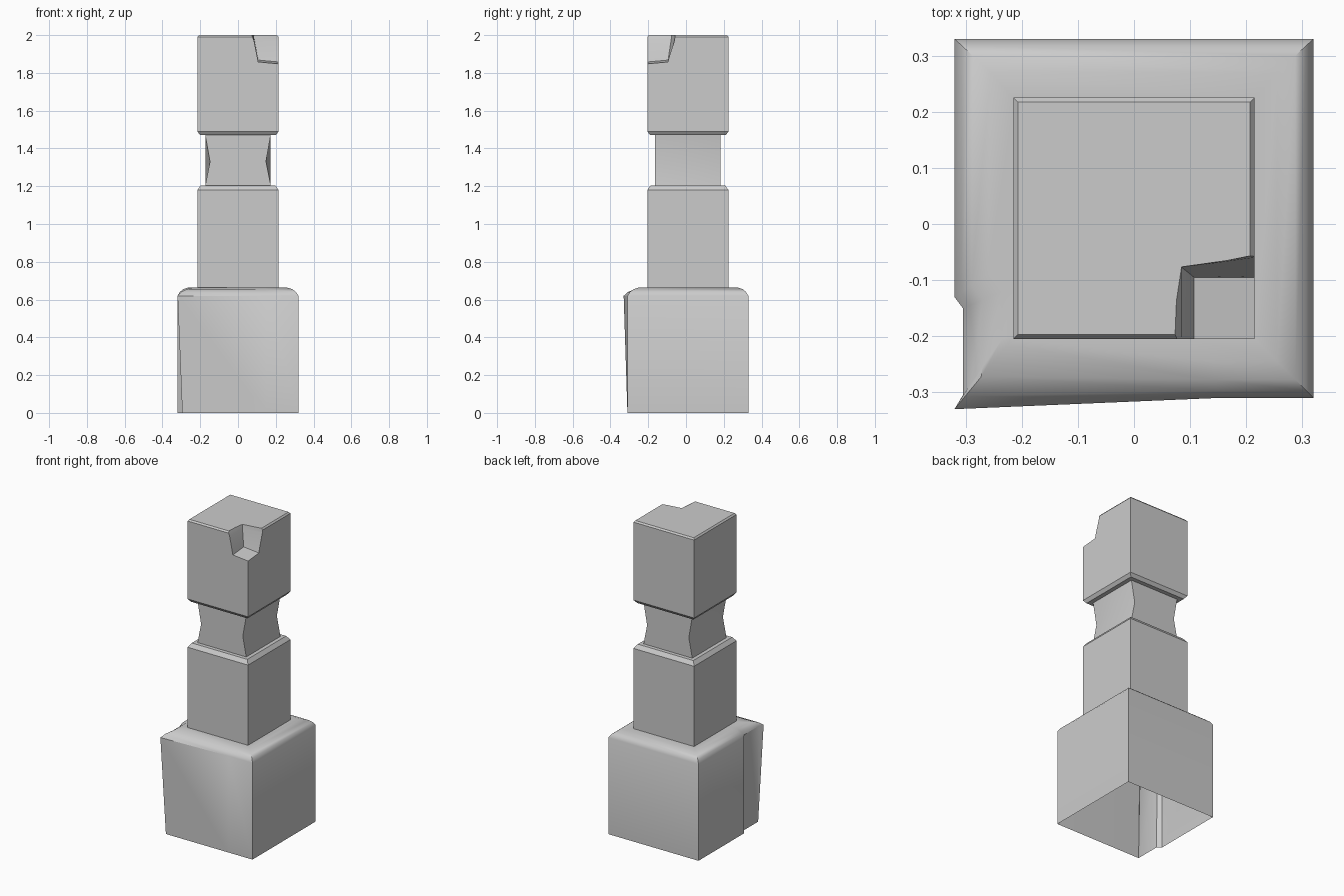
import bpy, bmesh

if "Cube" in bpy.data.objects:
    bpy.data.objects.remove(bpy.data.objects["Cube"])


def loft(name, rings, cap_bottom=False, cap_top=False):
    """Skin a stack of equal-length point rings into one mesh object."""
    bm = bmesh.new()
    vs = [[bm.verts.new(p) for p in ring] for ring in rings]
    n = len(rings[0])
    for lo, hi in zip(vs, vs[1:]):
        for i in range(n):
            j = (i + 1) % n
            bm.faces.new((lo[i], lo[j], hi[j], hi[i]))
    if cap_bottom:
        bm.faces.new(vs[0][::-1])
    if cap_top:
        bm.faces.new(vs[-1])
    me = bpy.data.meshes.new(name)
    bm.to_mesh(me)
    bm.free()
    ob = bpy.data.objects.new(name, me)
    bpy.context.collection.objects.link(ob)
    return ob


def smooth(ob, angle):
    bpy.ops.object.select_all(action='DESELECT')
    ob.select_set(True)
    bpy.context.view_layer.objects.active = ob
    bpy.ops.object.shade_smooth_by_angle(angle=angle)


def level(outline, z):
    return [(x, y, z) for x, y in outline]


def blend(a, b, t):
    return [(p[0] + (q[0] - p[0]) * t, p[1] + (q[1] - p[1]) * t) for p, q in zip(a, b)]


# Base block: open below, front left corner leans out, recessed panel on the left
foot = [(.32, -.31), (.15, -.31), (-.295, -.31), (-.295, -.30),
        (-.295, -.15), (-.32, -.13), (-.32, .33), (.32, .33)]
shoulder = [(.32, -.31), (.15, -.31), (-.32, -.33), (-.305, -.305),
            (-.305, -.15), (-.32, -.13), (-.32, .33), (.32, .33)]
rim = [(.255, -.245), (.14, -.245), (-.225, -.215), (-.235, -.205),
       (-.235, -.12), (-.26, -.09), (-.255, .27), (.255, .27)]
seat = [(.215, -.205), (.1, -.205), (-.215, -.205), (-.215, -.2),
        (-.215, -.12), (-.215, -.1), (-.215, .225), (.215, .225)]
base = loft("base_block", [
    level(foot, 0), level(shoulder, .62),
    level(blend(shoulder, rim, .2), .64), level(blend(shoulder, rim, .5), .655),
    level(rim, .665), level(seat, .665)])
smooth(base, .6)


# Column: shaft, pinched neck and head in one stack of square sections
def section(z, h, corner=None):
    c = h if corner is None else corner
    lo, mid, hi = .01 - h, .01, .01 + h
    return [(-c, lo, z), (c, lo, z), (h, mid, z), (c, hi, z), (-c, hi, z), (-h, mid, z)]


column = loft("column", [
    section(.665, .215), section(1.18, .215), section(1.205, .197),
    section(1.205, .173), section(1.33, .173, .148), section(1.47, .173),
    section(1.47, .2), section(1.49, .215), section(1.99, .215), section(2.0, .207)],
    cap_bottom=True, cap_top=True)

# Chipped corner at the front right of the head
chip = loft("chip_cutter", [
    [(.107, -.095, 1.868), (.107, -.225, 1.856), (.235, -.225, 1.844), (.235, -.095, 1.856)],
    [(.086, -.078, 1.98), (.084, -.225, 1.97), (.25, -.225, 1.97), (.25, -.056, 1.97)],
    [(.083, -.074, 2.03), (.06, -.225, 2.03), (.25, -.225, 2.03), (.25, -.04, 2.03)]],
    cap_bottom=True, cap_top=True)
bm = bmesh.new()
bm.from_mesh(chip.data)
bmesh.ops.recalc_face_normals(bm, faces=bm.faces)
bm.to_mesh(chip.data)
bm.free()
chip.hide_render = True
cut = column.modifiers.new("chip", 'BOOLEAN')
cut.operation = 'DIFFERENCE'
cut.solver = 'EXACT'
cut.object = chip
bpy.ops.object.select_all(action='DESELECT')
column.select_set(True)
bpy.context.view_layer.objects.active = column
bpy.ops.object.modifier_apply(modifier=cut.name)
bpy.data.objects.remove(chip)

# Open the hidden underside so the column joins the hollow base
bm = bmesh.new()
bm.from_mesh(column.data)
hidden = [f for f in bm.faces if all(v.co.z < .67 for v in f.verts)]
bmesh.ops.delete(bm, geom=hidden, context='FACES')
bm.to_mesh(column.data)
bm.free()
smooth(column, .5)
